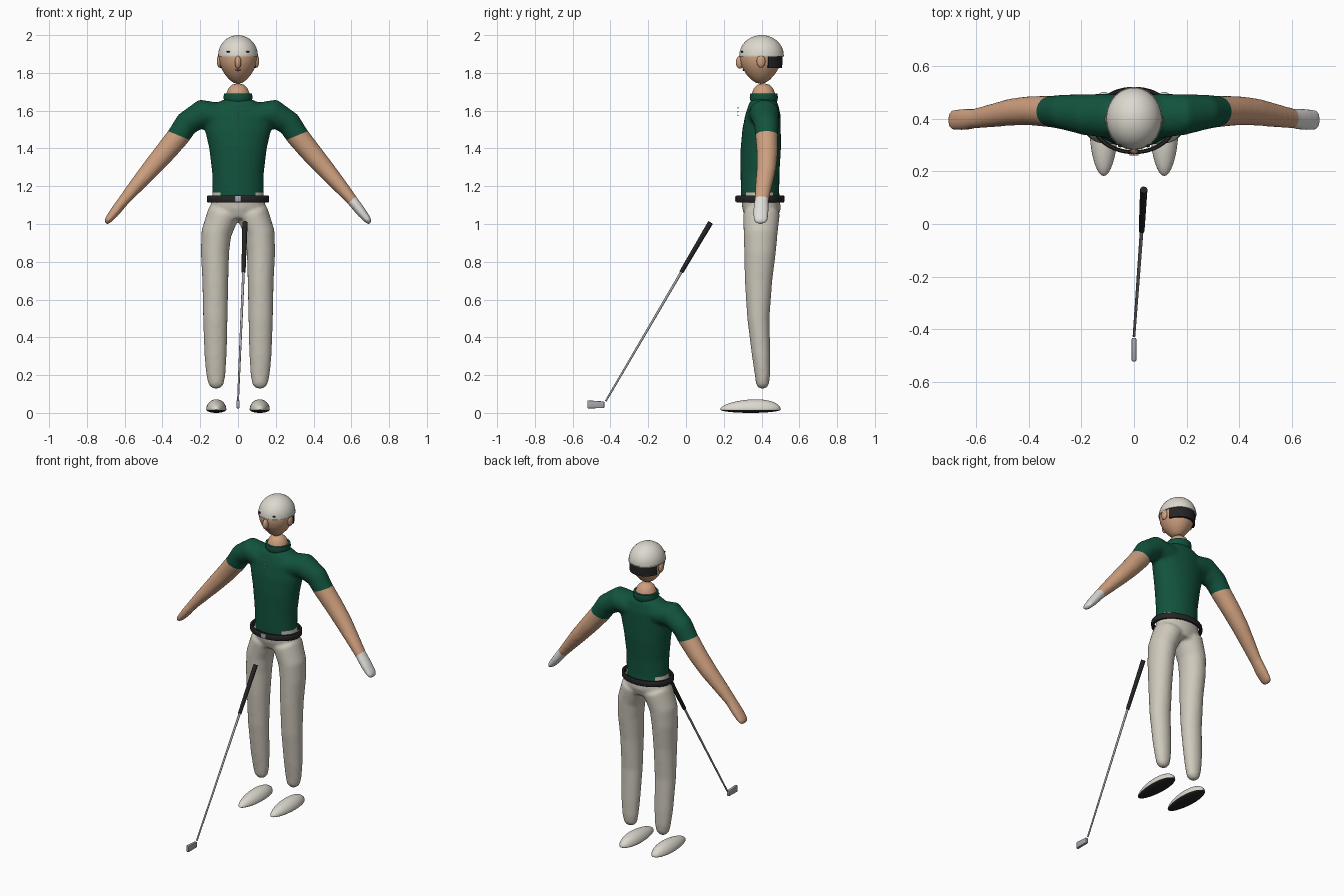
import bpy, bmesh, math
from mathutils import Vector, Matrix

if "Cube" in bpy.data.objects:
    bpy.data.objects.remove(bpy.data.objects["Cube"])


def mat(name, r, g, b):
    m = bpy.data.materials.new(name)
    m.diffuse_color = (r, g, b, 1)
    m.use_nodes = True
    m.node_tree.nodes["Principled BSDF"].inputs["Base Color"].default_value = m.diffuse_color
    return m


SKIN = mat("skin", 0.62, 0.35, 0.21)
GREEN = mat("shirt_green", 0.006, 0.085, 0.047)
CREAM = mat("trouser_cream", 0.62, 0.58, 0.50)
WHITE = mat("cap_white", 0.72, 0.69, 0.62)
GLOVE = mat("glove_white", 0.74, 0.73, 0.70)
BLACK = mat("black", 0.018, 0.018, 0.018)
STEEL = mat("steel", 0.38, 0.39, 0.43)
LIP = mat("lip", 0.36, 0.14, 0.09)


def finish(name, bm, *mats, angle=40):
    bmesh.ops.recalc_face_normals(bm, faces=bm.faces)
    me = bpy.data.meshes.new(name)
    bm.to_mesh(me)
    bm.free()
    for m in mats:
        me.materials.append(m)
    ob = bpy.data.objects.new(name, me)
    bpy.context.collection.objects.link(ob)
    bpy.ops.object.select_all(action='DESELECT')
    ob.select_set(True)
    bpy.context.view_layer.objects.active = ob
    bpy.ops.object.shade_smooth_by_angle(angle=math.radians(angle))
    return ob


def loft(bm, rings, side=1, n=28):
    """Skin of elliptical rings (x, y, z, half width, half depth)."""
    cs = [Vector((side * r[0], r[1], r[2])) for r in rings]
    loops = []
    for i, r in enumerate(rings):
        t = cs[min(i + 1, len(cs) - 1)] - cs[max(i - 1, 0)]
        v = t.cross(Vector((0, 1, 0))).normalized()
        loops.append([bm.verts.new(cs[i] + v * r[3] * math.cos(a) + Vector((0, r[4] * math.sin(a), 0)))
                      for a in (2 * math.pi * k / n for k in range(n))])
    for a, b in zip(loops, loops[1:]):
        for k in range(n):
            bm.faces.new((a[k], a[(k + 1) % n], b[(k + 1) % n], b[k]))
    bm.faces.new(loops[0])
    bm.faces.new(loops[-1])


def lathe(name, profile, cy, sy, m, closed=False, arc=None, n=40, angle=40):
    """Revolve (radius, z) points; sy stretches depth; arc gives a part turn."""
    bm = bmesh.new()
    a0, a1 = arc or (0, 2 * math.pi)
    steps = n + 1 if arc else n
    loops = []
    for k in range(steps):
        a = a0 + (a1 - a0) * k / n
        loops.append([bm.verts.new((r * math.cos(a), cy + sy * r * math.sin(a), z)) for r, z in profile])
    p = len(profile)
    for k in range(n):
        a, b = loops[k], loops[(k + 1) % steps]
        for j in range(p if closed else p - 1):
            i = (j + 1) % p
            bm.faces.new((a[j], b[j], b[i], a[i]))
    if arc:
        bm.faces.new(loops[0])
        bm.faces.new(loops[-1])
    bmesh.ops.remove_doubles(bm, verts=bm.verts, dist=1e-5)
    return finish(name, bm, m, angle=angle)


def ball(name, loc, size, m, seg=20):
    bm = bmesh.new()
    bmesh.ops.create_uvsphere(bm, u_segments=seg, v_segments=seg // 2, radius=1,
                              matrix=Matrix.Translation(loc) @ Matrix.Diagonal((*size, 1)))
    return finish(name, bm, m)


def rod(name, a, b, ra, rb, m):
    a, b = Vector(a), Vector(b)
    bm = bmesh.new()
    rot = (b - a).to_track_quat('Z', 'Y').to_matrix().to_4x4()
    bmesh.ops.create_cone(bm, cap_ends=True, segments=16, radius1=ra, radius2=rb, depth=(b - a).length,
                          matrix=Matrix.Translation((a + b) / 2) @ rot)
    return finish(name, bm, m)


def box(name, loc, size, m, bevel):
    bm = bmesh.new()
    bmesh.ops.create_cube(bm, size=1, matrix=Matrix.Translation(loc) @ Matrix.Diagonal((*size, 1)))
    bmesh.ops.bevel(bm, geom=bm.edges[:], offset=bevel, segments=2, affect='EDGES', profile=0.5)
    return finish(name, bm, m)


# Body: torso, arms and legs fused into one smooth skin
bm = bmesh.new()
loft(bm, [(0, .40, 1.03, .10, .085), (0, .40, 1.08, .148, .102), (0, .392, 1.16, .136, .102),
          (0, .392, 1.27, .137, .103), (0, .396, 1.40, .153, .107), (0, .40, 1.50, .176, .102),
          (0, .407, 1.58, .185, .093), (0, .41, 1.635, .13, .078), (0, .41, 1.665, .06, .06)])
for s in (1, -1):
    loft(bm, [(.09, .41, 1.57, .07, .085), (.19, .415, 1.585, .076, .078), (.272, .425, 1.532, .065, .066),
              (.315, .427, 1.466, .061, .06), (.39, .43, 1.375, .056, .056), (.466, .425, 1.287, .049, .052),
              (.55, .41, 1.19, .038, .044), (.605, .40, 1.125, .03, .039), (.65, .397, 1.067, .027, .043),
              (.688, .395, 1.02, .02, .04), (.702, .395, 1.002, .008, .027)], s)
    loft(bm, [(.075, .40, 1.06, .085, .098), (.115, .395, .95, .08, .09), (.122, .392, .85, .075, .084),
              (.12, .384, .70, .069, .073), (.12, .383, .50, .065, .059), (.119, .398, .30, .059, .049),
              (.117, .405, .20, .051, .041), (.116, .405, .15, .041, .034), (.116, .405, .13, .022, .02)], s)
body = finish("body", bm)
rm = body.modifiers.new("fuse", 'REMESH')
rm.mode, rm.voxel_size = 'VOXEL', 0.01
sm = body.modifiers.new("soften", 'SMOOTH')
sm.factor, sm.iterations = 0.5, 8
for name in ("fuse", "soften"):
    bpy.ops.object.modifier_apply(modifier=name)

# Clean colour borders: waist, shirt tail, sleeve hems, glove cuff
bm = bmesh.new()
bm.from_mesh(body.data)
HEM, HEM_N = Vector((.312, .42, 1.468)), Vector((.38, 0, -.92))
CUFF, CUFF_N = Vector((.605, .4, 1.13)), Vector((.65, 0, -.76))
cuts = [(Vector((0, 0, z)), Vector((0, 0, 1))) for z in (1.13, 1.168)] + [(CUFF, CUFF_N), (HEM, HEM_N)]
cuts.append((Vector((-HEM.x, HEM.y, HEM.z)), Vector((-HEM_N.x, 0, HEM_N.z))))
for co, no in cuts:
    bmesh.ops.bisect_plane(bm, geom=bm.verts[:] + bm.edges[:] + bm.faces[:], dist=1e-5, plane_co=co, plane_no=no)
for f in bm.faces:
    c = f.calc_center_median()
    m = Vector((abs(c.x), c.y, c.z))
    if m.x > .22 and (m - HEM).dot(HEM_N) > 0:
        f.material_index = 3 if c.x > 0 and (c - CUFF).dot(CUFF_N) > 0 else 2
    elif c.z < 1.13 or (c.z < 1.168 and m.x > .09 and c.y < .46):
        f.material_index = 1
    f.smooth = True
bm.to_mesh(body.data)
bm.free()
for m in (GREEN, CREAM, SKIN, GLOVE):
    body.data.materials.append(m)

# Neck, collar and shirt buttons
lathe("neck", [(.068, 1.64), (.062, 1.69), (.05, 1.72), (.03, 1.738), (0, 1.745)], .41, 1, SKIN)
lathe("collar", [(.062, 1.635), (.072, 1.645), (.077, 1.67), (.074, 1.69), (.062, 1.69), (.056, 1.65)],
      .412, .97, GREEN, closed=True)
for i in range(3):
    ball("button", (0, .275, 1.615 - .02 * i), (.004, .003, .004), GLOVE, 10)

# Head, cap and face
lathe("head", [(0, 1.742), (.022, 1.747), (.045, 1.763), (.068, 1.79), (.086, 1.82), (.097, 1.85),
               (.101, 1.88), (.098, 1.91), (.08, 1.95), (0, 1.98)], .395, 1.08, SKIN, angle=60)
dome = [(.105 * math.cos(a), 1.893 + .107 * math.sin(a)) for a in (math.pi / 2 * i / 10 for i in range(11))]
lathe("cap", [(0, 1.886), (.106, 1.886), (.107, 1.893)] + dome, .40, 1.12, WHITE)
lathe("hair", [(.088, 1.825), (.1, 1.825), (.102, 1.893), (.088, 1.893)], .40, 1.09, BLACK,
      closed=True, arc=(math.radians(19), math.radians(161)), n=20)
ball("nose", (0, .285, 1.856), (.017, .021, .034), SKIN)
ball("mouth", (0, .304, 1.815), (.017, .006, .004), LIP)
for s in (1, -1):
    ball("ear", (s * .099, .397, 1.862), (.013, .023, .034), SKIN)
    ball("eye", (s * .052, .297, 1.912), (.009, .006, .005), BLACK)

# Belt and buckle
lathe("belt", [(.146, 1.119), (.15, 1.115), (.161, 1.115), (.165, 1.12), (.165, 1.146), (.161, 1.151),
               (.15, 1.151), (.146, 1.147)], .393, .776, BLACK, closed=True, n=56)
box("buckle", (0, .266, 1.133), (.036, .012, .03), STEEL, .003)

# Shoes with dark soles, tapered toward the toe
for s in (1, -1):
    bm = bmesh.new()
    bmesh.ops.create_uvsphere(bm, u_segments=32, v_segments=20, radius=1)
    for v in bm.verts:
        x, y, z = v.co
        taper = 1 + .12 * y
        v.co = (s * .115 + .053 * x * taper, .342 + .16 * y,
                .018 + (.053 * z * (1 + .18 * y) if z > 0 else .018 * z))
    for f in bm.faces:
        f.material_index = 1 if f.calc_center_median().z < .016 else 0
    finish("shoe", bm, WHITE, BLACK)

# Golf club
rod("club_grip", (.029, -.025, .745), (.037, .13, 1.008), .011, .014, BLACK)
rod("club_shaft", (0, -.425, .062), (.029, -.025, .745), .005, .007, STEEL)
head = box("club_head", (0, -.477, .045), (.018, .09, .042), STEEL, .005)
for v in head.data.vertices:
    if v.co.y > -.47:
        v.co.z = .045 + (v.co.z - .045) * .85 - .002
